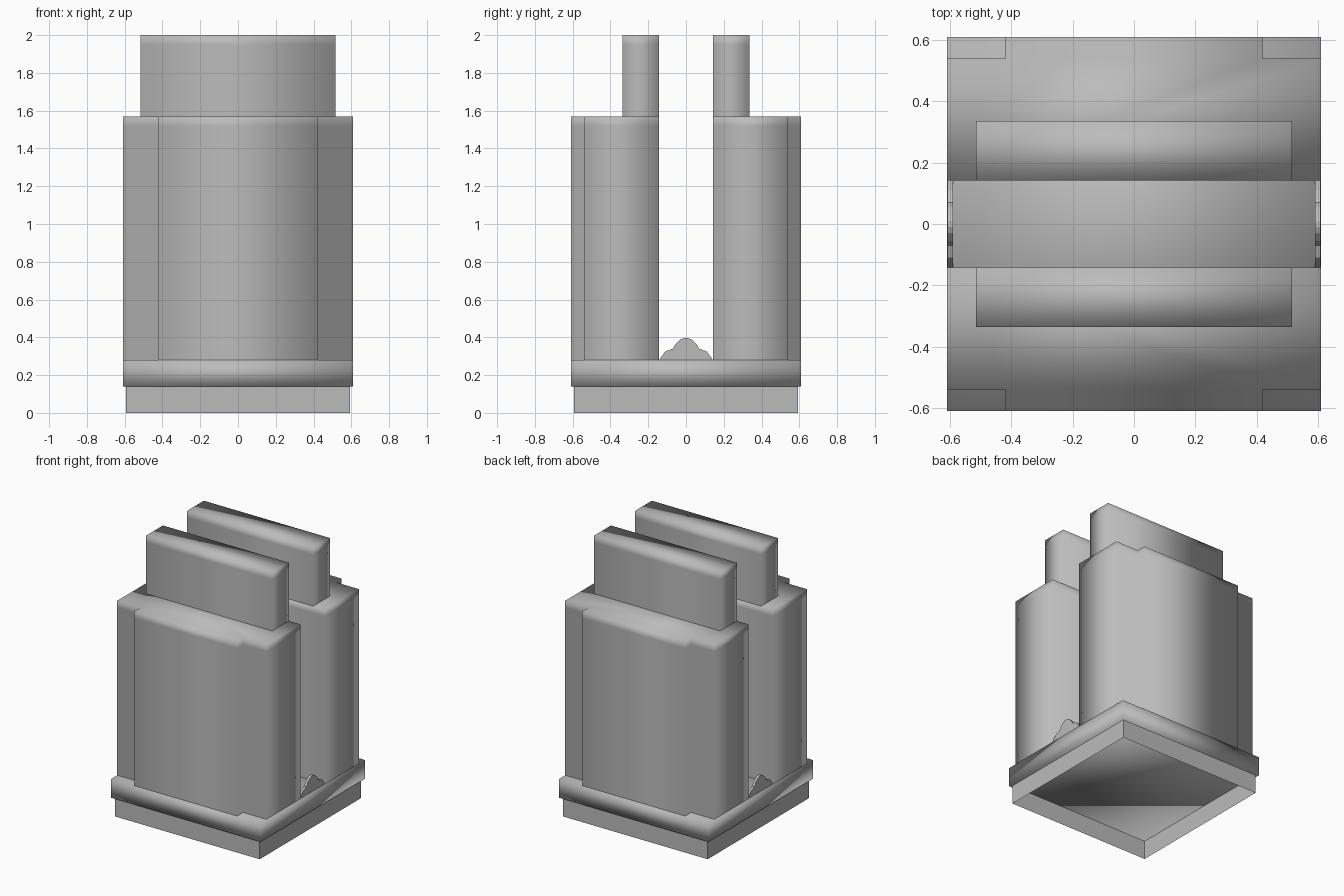
import bpy
import bmesh

if "Cube" in bpy.data.objects:
    bpy.data.objects.remove(bpy.data.objects["Cube"], do_unlink=True)

grey = bpy.data.materials.new("plain grey")
grey.use_nodes = True
colour = (0.5, 0.5, 0.5, 1)
grey.diffuse_color = colour
grey.node_tree.nodes["Principled BSDF"].inputs["Base Color"].default_value = colour


def prism(name, outline, levels, place=lambda a, b, h: (a, b, h),
          bottom=True, top=True, smooth=True):
    """Stack copies of an outline at the given levels and skin them."""
    bm = bmesh.new()
    rings = [[bm.verts.new(place(a, b, h)) for a, b in outline] for h in levels]
    n = len(outline)
    for low, high in zip(rings, rings[1:]):
        for i in range(n):
            j = (i + 1) % n
            bm.faces.new((low[i], low[j], high[j], high[i]))
    if bottom:
        bm.faces.new(rings[0][::-1])
    if top:
        bm.faces.new(rings[-1])
    bmesh.ops.recalc_face_normals(bm, faces=bm.faces)
    for face in bm.faces:
        face.smooth = smooth
    mesh = bpy.data.meshes.new(name)
    bm.to_mesh(mesh)
    bm.free()
    mesh.materials.append(grey)
    obj = bpy.data.objects.new(name, mesh)
    bpy.context.collection.objects.link(obj)
    return obj


def rect(x, y0, y1):
    return [(-x, y0), (x, y0), (x, y1), (-x, y1)]


# Hollow foot and the slab that closes it
prism("hollow_foot", rect(0.592, -0.592, 0.592), [0, 0.14],
      bottom=False, top=False, smooth=False)
prism("base_slab", rect(0.61, -0.61, 0.61), [0.14, 0.28])

# Two facing towers with notched outer corners, each carrying a narrower block
half = [(0.61, 0.142), (0.61, 0.54), (0.42, 0.54), (0.42, 0.61)]
tower = half + [(-x, y) for x, y in reversed(half)]
for side, s in (("front", -1), ("back", 1)):
    prism(side + "_tower", [(x, s * y) for x, y in tower],
          [0.28, 1.52, 1.57], bottom=False)
    prism(side + "_upper_block", rect(0.515, s * 0.142, s * 0.337),
          [1.57, 1.95, 2.0], bottom=False)

# Thin crested plates at the two ends of the gap
crest = [(0.142, 0.28), (0.125, 0.305), (0.11, 0.325), (0.07, 0.34),
         (0.055, 0.365), (0.03, 0.388), (0.01, 0.396)]
profile = crest + [(-y, z) for y, z in reversed(crest)]
for side, s in (("left", 1), ("right", -1)):
    prism(side + "_crest", profile, [s * 0.59, s * 0.609],
          place=lambda y, z, x: (x, y, z), smooth=False)
